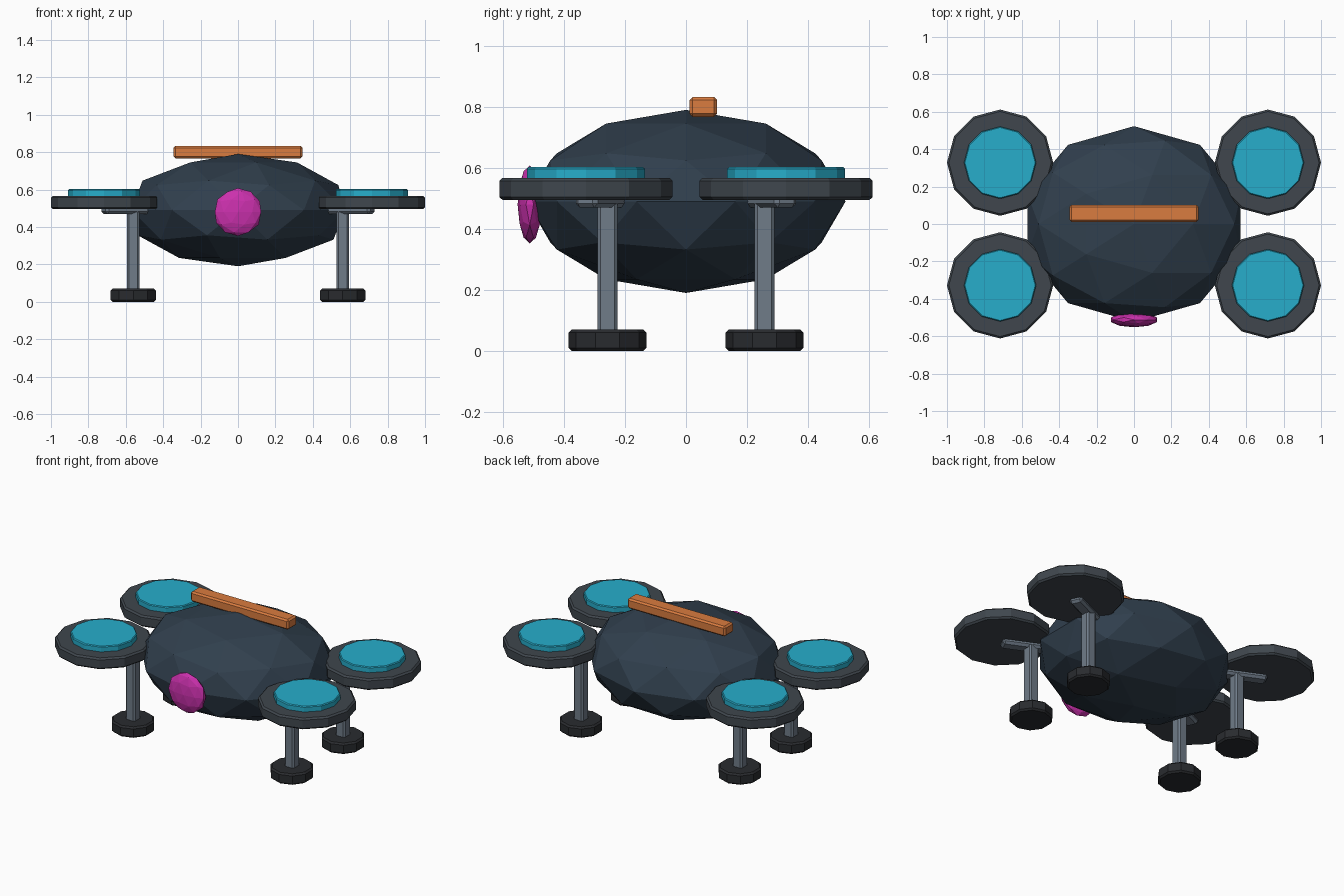
import bpy
import math

if "Cube" in bpy.data.objects:
    bpy.data.objects.remove(bpy.data.objects["Cube"])


def material(name, rgb):
    m = bpy.data.materials.new(name)
    m.diffuse_color = (*rgb, 1)
    m.use_nodes = True
    m.node_tree.nodes["Principled BSDF"].inputs["Base Color"].default_value = m.diffuse_color
    return m


NAVY = material("navy", (0.03, 0.05, 0.075))
DARK = material("dark_grey", (0.05, 0.062, 0.075))
CYAN = material("cyan", (0.02, 0.42, 0.6))
STEEL = material("steel", (0.16, 0.2, 0.25))
BLACK = material("rubber", (0.022, 0.024, 0.028))
MAGENTA = material("magenta", (0.6, 0.03, 0.42))
ORANGE = material("orange", (0.7, 0.2, 0.05))


def finish(name, mat, bevel=0.0):
    ob = bpy.context.object
    ob.name = ob.data.name = name
    ob.data.materials.append(mat)
    if bevel:
        mod = ob.modifiers.new("bevel", 'BEVEL')
        mod.width = bevel
        mod.segments = 1
        mod.limit_method = 'ANGLE'
        mod.angle_limit = math.radians(50)
    return ob


def ball(name, loc, radii, mat):
    bpy.ops.mesh.primitive_ico_sphere_add(subdivisions=2, radius=1, location=loc)
    bpy.context.object.scale = radii
    return finish(name, mat)


def box(name, loc, size, mat, bevel, turn=0.0):
    bpy.ops.mesh.primitive_cube_add(size=1, location=loc, rotation=(0, 0, turn))
    bpy.context.object.scale = size
    bpy.ops.object.transform_apply(location=False, rotation=False, scale=True)
    return finish(name, mat, bevel)


def disc(name, x, y, z0, z1, radius, sides, mat, bevel):
    bpy.ops.mesh.primitive_cylinder_add(vertices=sides, radius=radius, depth=z1 - z0,
                                        location=(x, y, (z0 + z1) / 2))
    return finish(name, mat, bevel)


# Faceted hull, front lens and top bar
ball("hull", (0, 0, 0.49), (0.6, 0.523, 0.3), NAVY)
ball("front_lens", (0, -0.512, 0.48), (0.13, 0.04, 0.128), MAGENTA)
box("top_bar", (0, 0.057, 0.80), (0.69, 0.09, 0.065), ORANGE, 0.01)

# Four corners: arm, rotor with glowing disc, leg and foot
for sx, side in ((1, "right"), (-1, "left")):
    for sy, end in ((1, "back"), (-1, "front")):
        tag = f"{end}_{side}"
        turn = math.atan2(sy * 0.328, sx * 0.715)
        box(f"arm_{tag}", (sx * 0.57, sy * 0.262, 0.50), (0.33, 0.08, 0.06), STEEL, 0.014, turn)
        disc(f"rotor_{tag}", sx * 0.716, sy * 0.328, 0.495, 0.567, 0.284, 12, DARK, 0.01)
        disc(f"rotor_disc_{tag}", sx * 0.716, sy * 0.328, 0.56, 0.602, 0.193, 12, CYAN, 0.005)
        box(f"leg_{tag}", (sx * 0.56, sy * 0.257, 0.27), (0.066, 0.066, 0.46), STEEL, 0.01)
        disc(f"foot_{tag}", sx * 0.56, sy * 0.257, 0, 0.07, 0.128, 10, BLACK, 0.01)
